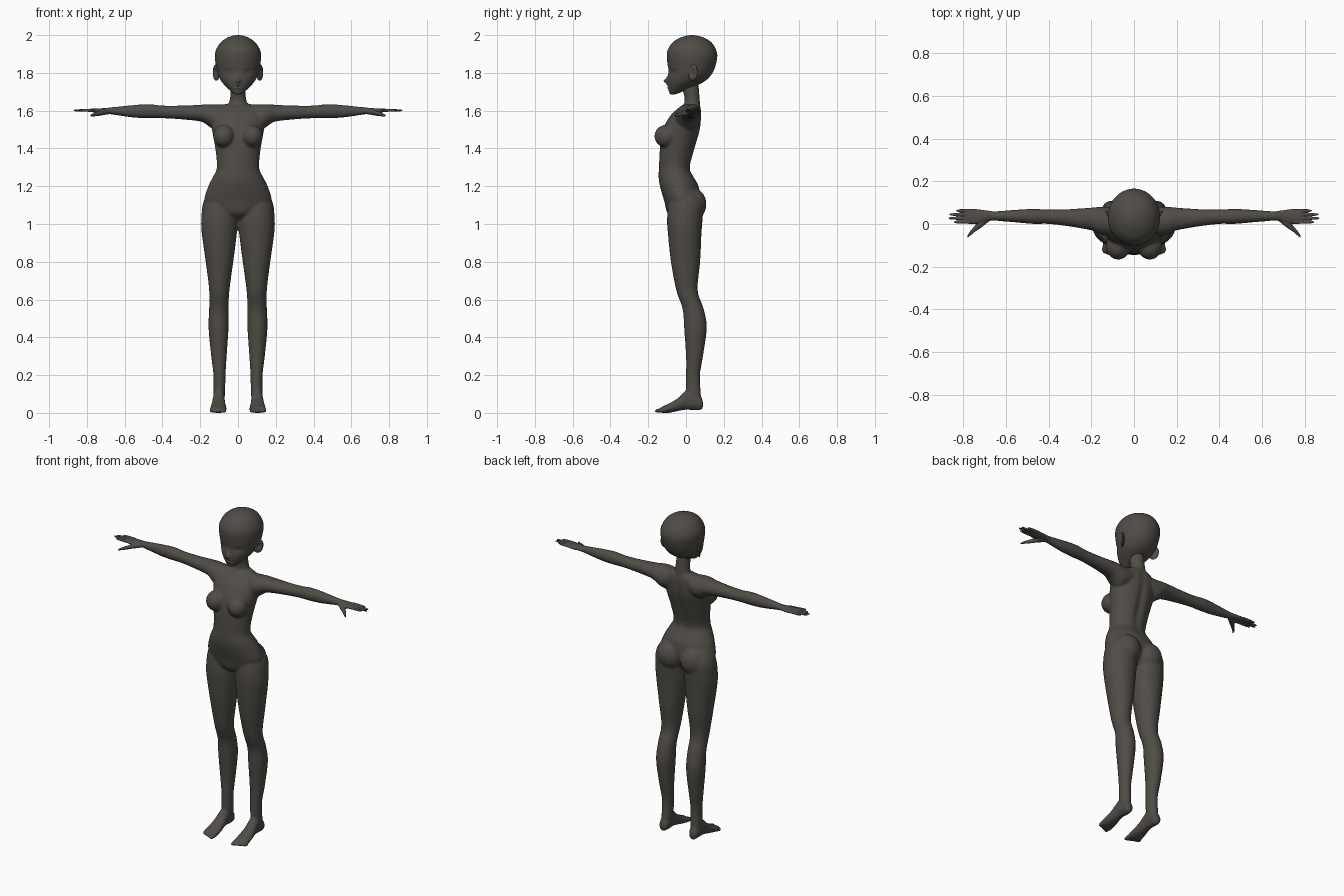
import bpy, bmesh, math
from mathutils import Matrix, Vector

cube = bpy.data.objects.get("Cube")
if cube:
    bpy.data.objects.remove(cube)

COLOR = (.08, .073, .062, 1)
mat = bpy.data.materials.new("dark_clay")
mat.use_nodes = True
mat.diffuse_color = COLOR
shader = next(n for n in mat.node_tree.nodes if n.type == 'BSDF_PRINCIPLED')
shader.inputs["Base Color"].default_value = COLOR
shader.inputs["Roughness"].default_value = .7

# Order of (section a, section b, along) coordinates for each loft axis
PLACE = {'x': lambda a, b, t: (t, a, b),
         'y': lambda a, b, t: (a, t, b),
         'z': lambda a, b, t: (a, b, t)}


def spline(p0, p1, p2, p3, u):
    """Catmull-Rom value between p1 and p2."""
    return .5 * (2 * p1 + (p2 - p0) * u + (2 * p0 - 5 * p1 + 4 * p2 - p3) * u * u
                 + (3 * p1 - p0 - 3 * p2 + p3) * u ** 3)


def loft(bm, axis, rows, sides=32, steps=5, mirror=False):
    """Smooth tube; each row is (along, a_min, a_max, b_min, b_max)."""
    dense = []
    for i in range(len(rows) - 1):
        quad = [rows[max(0, min(len(rows) - 1, i + k))] for k in (-1, 0, 1, 2)]
        for s in range(steps):
            dense.append([spline(*vals, s / steps) for vals in zip(*quad)])
    dense.append(rows[-1])
    for sign in ((1, -1) if mirror else (1,)):
        rings = []
        for t, a0, a1, b0, b1 in dense:
            ring = []
            for k in range(sides):
                ang = math.tau * k / sides
                a = (a0 + a1) / 2 + (a1 - a0) / 2 * math.cos(ang)
                b = (b0 + b1) / 2 + (b1 - b0) / 2 * math.sin(ang)
                x, y, z = PLACE[axis](a, b, t)
                ring.append(bm.verts.new((x * sign, y, z)))
            rings.append(ring)
        for low, high in zip(rings, rings[1:]):
            for k in range(sides):
                n = (k + 1) % sides
                bm.faces.new((low[k], low[n], high[n], high[k]))
        bm.faces.new(rings[0])
        bm.faces.new(rings[-1])


def centred(rows):
    """Expand (z, half width, y_min, y_max) to symmetric loft rows."""
    return [(z, -w, w, y0, y1) for z, w, y0, y1 in rows]


def ball(bm, centre, radii, turn=0):
    """Mirrored pair of ellipsoids; returns nothing."""
    for sign in (1, -1):
        m = (Matrix.Translation((centre[0] * sign, centre[1], centre[2]))
             @ Matrix.Rotation(turn * sign, 4, 'Z') @ Matrix.Diagonal((*radii, 1)))
        bmesh.ops.create_uvsphere(bm, u_segments=32, v_segments=20, radius=1, matrix=m)


def sculpt(bm, bumps, front):
    """Push front or back vertices along y with soft (x, z, rx, rz, push) bumps."""
    for v in bm.verts:
        if (v.normal.y < 0) != front:
            continue
        x, _, z = v.co
        fade = min(1, abs(v.normal.y) * 2)
        v.co.y += fade * sum(d * math.exp(-((abs(x) - cx) / rx) ** 2 - ((z - cz) / rz) ** 2)
                             for cx, cz, rx, rz, d in bumps)


def finish(name, bm, voxel=0, smooth=0):
    bmesh.ops.recalc_face_normals(bm, faces=bm.faces)
    for f in bm.faces:
        f.smooth = True
    mesh = bpy.data.meshes.new(name)
    bm.to_mesh(mesh)
    bm.free()
    mesh.materials.append(mat)
    obj = bpy.data.objects.new(name, mesh)
    bpy.context.collection.objects.link(obj)
    if voxel:
        fuse = obj.modifiers.new("fuse", 'REMESH')
        fuse.mode = 'VOXEL'
        fuse.voxel_size = voxel
        fuse.use_smooth_shade = True
        relax = obj.modifiers.new("relax", 'SMOOTH')
        relax.factor = .5
        relax.iterations = smooth
    return obj


# Torso with spine groove
bm = bmesh.new()
loft(bm, 'z', centred([
    (1.03, .03, -.07, .03), (1.06, .11, -.1, .05), (1.12, .176, -.115, .075),
    (1.2, .157, -.138, .068), (1.25, .132, -.145, .042), (1.3, .112, -.143, .024),
    (1.4, .12, -.138, .05), (1.5, .138, -.122, .077), (1.57, .145, -.085, .082),
    (1.61, .125, -.045, .08), (1.635, .07, -.01, .074)]), sides=48)
bm.normal_update()
bmesh.ops.recalc_face_normals(bm, faces=bm.faces)
bm.normal_update()
sculpt(bm, [(0, 1.42, .02, .16, -.014)], front=False)

# Neck
loft(bm, 'z', centred([(1.58, .06, -.04, .078), (1.63, .05, -.012, .075),
                       (1.67, .042, -.008, .072), (1.72, .039, -.02, .068),
                       (1.79, .04, -.02, .06)]))

# Chest and hip volumes
ball(bm, (.074, -.105, 1.465), (.058, .062, .06))
ball(bm, (.078, .035, 1.105), (.078, .073, .085))

# Legs
loft(bm, 'z', [
    (.04, .075, .132, .005, .08), (.11, .068, .13, 0, .078), (.2, .066, .13, 0, .074),
    (.3, .06, .142, 0, .09), (.45, .05, .156, -.01, .11), (.55, .05, .153, -.018, .094),
    (.65, .045, .153, -.052, .062), (.8, .025, .171, -.08, .075),
    (.95, .006, .192, -.096, .082), (1.03, .002, .194, -.1, .088),
    (1.12, .004, .182, -.09, .09), (1.2, .03, .13, -.06, .04)], mirror=True)

# Feet
loft(bm, 'y', [
    (.09, .09, .115, .03, .055), (.08, .077, .127, .016, .085), (.04, .07, .132, .014, .12),
    (0, .07, .134, .016, .118), (-.04, .066, .14, .01, .08), (-.09, .06, .147, 0, .05),
    (-.125, .061, .149, 0, .034), (-.135, .068, .143, .004, .028)], mirror=True)

# Toes
for i in range(5):
    x = .073 + .017 * i
    r = .012 if i == 0 else .0095
    tip = -.166 + .007 * i
    loft(bm, 'y', [(-.11, x - r, x + r, .002, .03), (tip + .012, x - r, x + r, 0, .022),
                   (tip, x - r / 2, x + r / 2, .004, .015)], sides=12, mirror=True)

# Arms
loft(bm, 'x', [
    (.05, -.03, .075, 1.53, 1.632), (.12, -.055, .08, 1.5, 1.634),
    (.165, -.045, .08, 1.525, 1.634), (.2, -.03, .077, 1.543, 1.631),
    (.3, -.012, .07, 1.554, 1.627), (.4, 0, .068, 1.56, 1.627),
    (.47, 0, .071, 1.56, 1.634), (.55, .007, .067, 1.563, 1.63),
    (.65, .015, .06, 1.577, 1.62), (.7, .015, .06, 1.584, 1.615)], mirror=True)
finish("body", bm, voxel=.0065, smooth=6)

# Hands: palm, four fingers and a thumb
bm = bmesh.new()
loft(bm, 'x', [(.66, .017, .059, 1.58, 1.617), (.7, .01, .065, 1.585, 1.614),
               (.74, 0, .07, 1.586, 1.612), (.775, 0, .071, 1.593, 1.611),
               (.79, .006, .066, 1.597, 1.608)], mirror=True)
for i, tip in enumerate((.845, .87, .866, .835)):
    y, r = .009 + .0178 * i, .0075
    loft(bm, 'x', [(.75, y - r, y + r, 1.593, 1.609), (.81, y - r, y + r, 1.594, 1.609),
                   (tip - .012, y - r * .8, y + r * .8, 1.596, 1.607),
                   (tip, y - r / 3, y + r / 3, 1.599, 1.604)],
         sides=12, mirror=True)
loft(bm, 'x', [(.68, .012, .045, 1.582, 1.606), (.715, -.016, .03, 1.576, 1.605),
               (.745, -.036, -.006, 1.571, 1.595), (.77, -.057, -.036, 1.569, 1.585),
               (.782, -.067, -.056, 1.569, 1.578)], sides=16, mirror=True)
finish("hands", bm, voxel=.003, smooth=3)

# Head with brow, eyes, nose, lips and chin shaped into the face
bm = bmesh.new()
loft(bm, 'z', centred([
    (1.686, .008, -.08, -.06), (1.692, .025, -.087, -.04), (1.72, .056, -.095, .025),
    (1.75, .084, -.098, .09), (1.78, .101, -.097, .126), (1.82, .113, -.096, .15),
    (1.88, .122, -.101, .165), (1.92, .117, -.097, .16), (1.96, .093, -.072, .136),
    (1.985, .059, -.033, .097), (1.997, .027, .004, .06), (2, .004, .028, .036)]),
    sides=96, steps=9)
bmesh.ops.recalc_face_normals(bm, faces=bm.faces)
bm.normal_update()
sculpt(bm, [
    (.052, 1.806, .026, .02, .012), (.052, 1.81, .02, .012, -.005),
    (.052, 1.826, .026, .005, -.004), (0, 1.8, .016, .03, .005),
    (0, 1.757, .011, .013, -.018), (0, 1.775, .009, .02, -.006),
    (0, 1.73, .016, .0035, .005), (0, 1.737, .016, .005, -.004),
    (0, 1.723, .014, .005, -.004)], front=True)
finish("head", bm)

# Ears: tilted discs with a hollow on the outer face
bm = bmesh.new()
ball(bm, (.115, .035, 1.803), (.011, .031, .044), turn=-.6)
for v in bm.verts:
    side = 1 if v.co.x > 0 else -1
    out = Vector((math.cos(.6) * side, -math.sin(.6), 0))
    offset = v.co - Vector((.115 * side, .035, 1.803))
    depth = offset.dot(out)
    if depth > 0:
        flat = (offset - out * depth).length
        v.co -= out * .011 * math.exp(-(flat / .02) ** 2)
finish("ears", bm)
